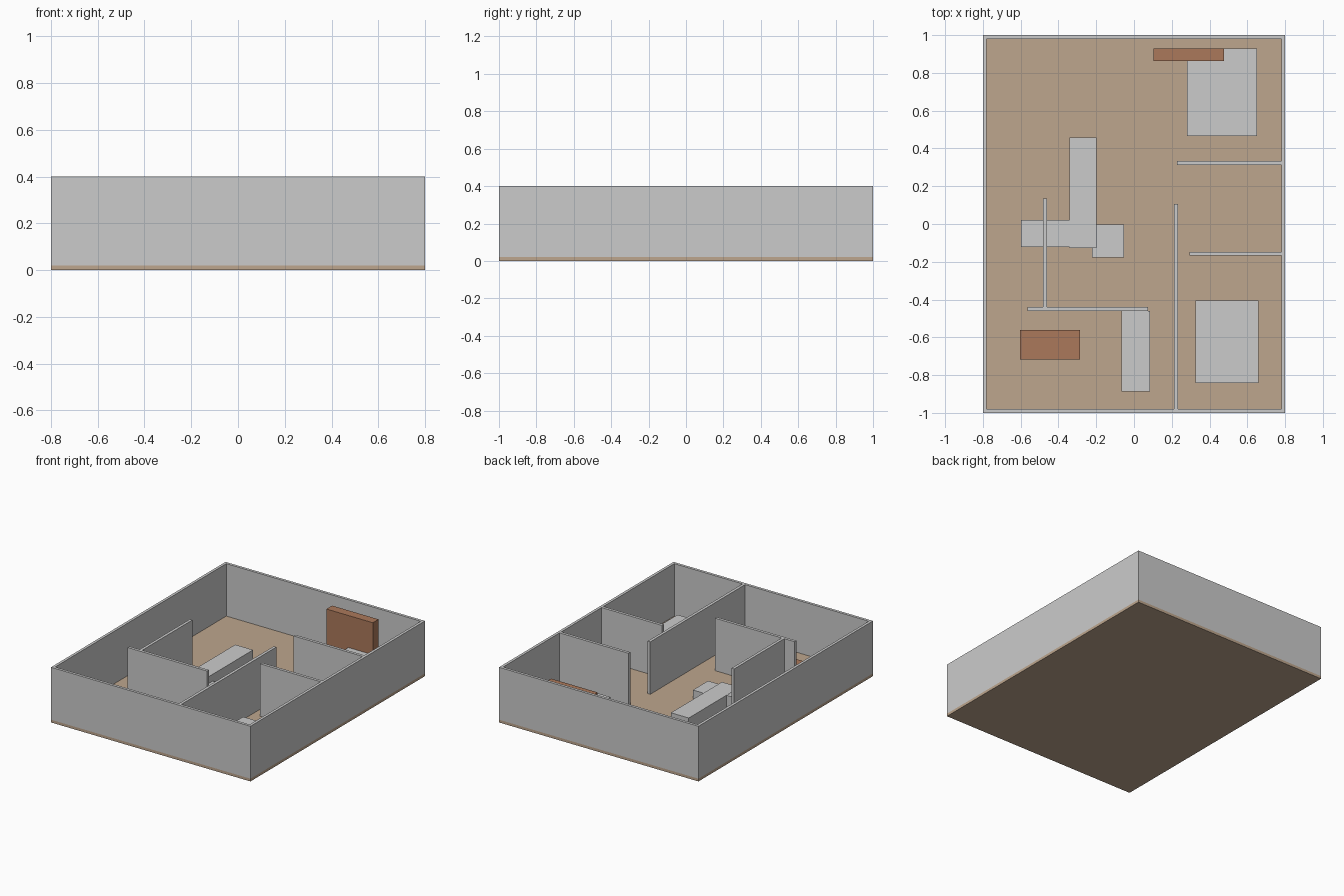
import bpy

if "Cube" in bpy.data.objects:
    bpy.data.objects.remove(bpy.data.objects["Cube"])


def material(name, rgb):
    m = bpy.data.materials.new(name)
    m.diffuse_color = (*rgb, 1)
    m.use_nodes = True
    m.node_tree.nodes["Principled BSDF"].inputs["Base Color"].default_value = m.diffuse_color
    return m


def block(name, x0, x1, y0, y1, z0, z1, mat=None):
    """Axis-aligned box given by its extents."""
    bpy.ops.mesh.primitive_cube_add(size=1, location=((x0 + x1) / 2, (y0 + y1) / 2, (z0 + z1) / 2))
    o = bpy.context.object
    o.name = name
    o.scale = (x1 - x0, y1 - y0, z1 - z0)
    bpy.ops.object.transform_apply(location=False, rotation=False, scale=True)
    if mat:
        o.data.materials.append(mat)
    return o


floor_tan = material("floor_tan", (0.51, 0.38, 0.27))
wood = material("wood_brown", (0.41, 0.19, 0.105))

W, L, T = 0.8, 1.0, 0.02   # half width, half length, wall thickness
F, H = 0.02, 0.4           # floor top, wall top

# floor slab
block("floor", -W, W, -L, L, 0, F, floor_tan)

# outer walls
for side, s in (("left", -1), ("right", 1)):
    a, b = sorted((s * W, s * (W - T)))
    block(side + "_outer_wall", a, b, -L, L, F, H)
for side, s in (("front", -1), ("back", 1)):
    a, b = sorted((s * L, s * (L - T)))
    block(side + "_outer_wall", -W + T, W - T, a, b, F, H)

# inner partitions
partitions = {
    "hall_partition": (0.212, 0.233, -0.98, 0.107),
    "bedroom_partition": (0.227, 0.78, 0.313, 0.334),
    "bathroom_partition": (0.295, 0.78, -0.168, -0.147),
    "living_partition": (-0.481, -0.460, -0.44, 0.135),
    "kitchen_partition": (-0.563, 0.075, -0.46, -0.439),
}
for name, ext in partitions.items():
    block(name, *ext, F, H)

# furniture: extents, top height, material
furniture = {
    "main_bed": (0.28, 0.652, 0.467, 0.929, 0.12, None),
    "second_bed": (0.325, 0.658, -0.842, -0.406, 0.115, None),
    "wardrobe": (0.104, 0.477, 0.864, 0.929, 0.352, wood),
    "sofa_long_seat": (-0.342, -0.199, -0.127, 0.457, 0.13, None),
    "sofa_short_seat": (-0.597, -0.25, -0.121, 0.022, 0.128, None),
    "coffee_table": (-0.223, -0.053, -0.177, -0.003, 0.08, None),
    "dining_table": (-0.603, -0.285, -0.717, -0.561, 0.12, wood),
    "kitchen_counter": (-0.065, 0.084, -0.888, -0.46, 0.12, None),
}
for name, (x0, x1, y0, y1, top, mat) in furniture.items():
    block(name, x0, x1, y0, y1, F, top, mat)
